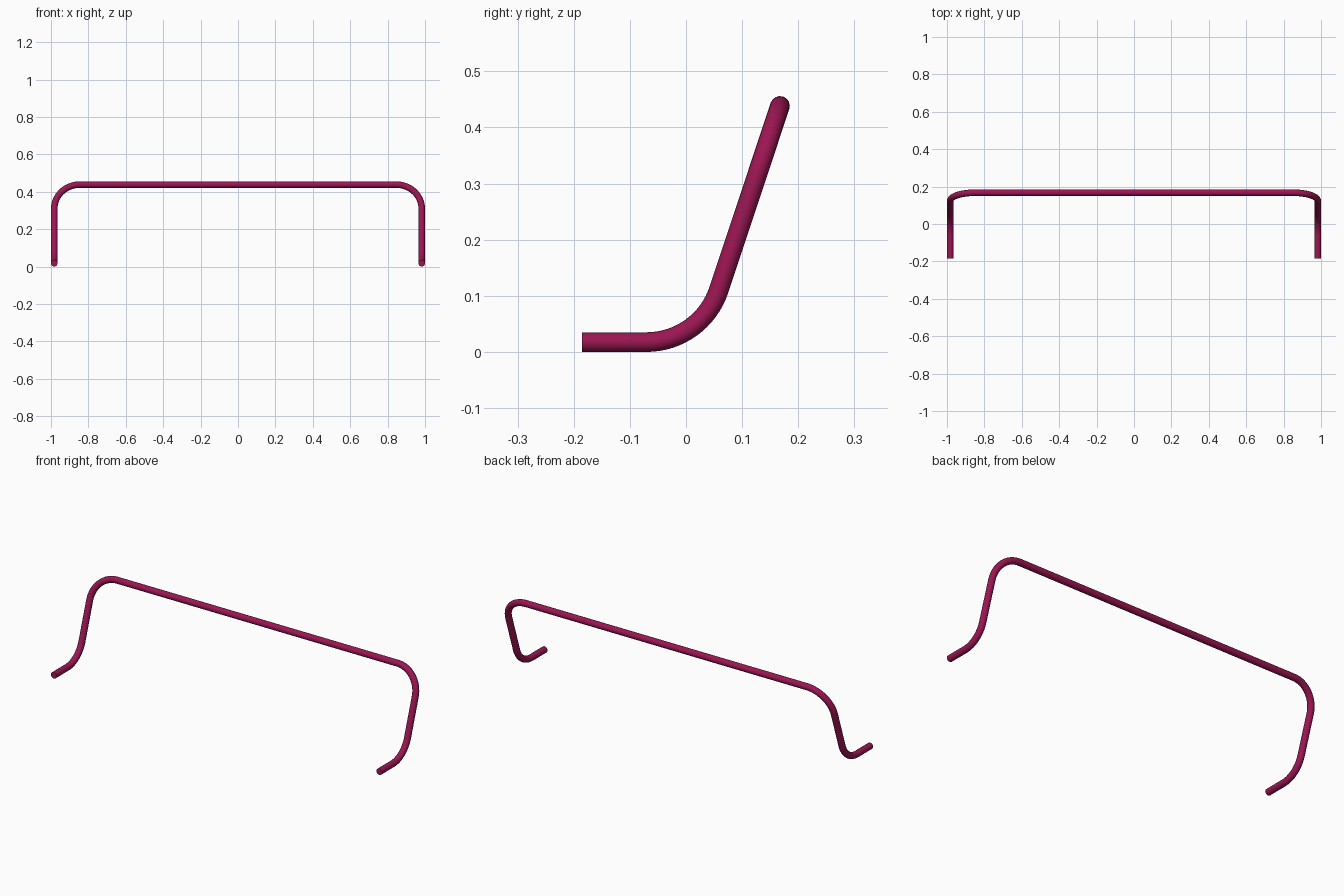
import bpy
from math import sin, cos, tan
from mathutils import Vector

if "Cube" in bpy.data.objects:
    bpy.data.objects.remove(bpy.data.objects["Cube"])

TUBE = 0.0175   # tube radius
BEND = 0.136    # centre-line bend radius
STEPS = 16


def fillet(prev, corner, nxt):
    """Points of a circular bend that replaces a sharp corner."""
    a, b = (prev - corner).normalized(), (nxt - corner).normalized()
    half = a.angle(b) / 2
    centre = corner + (a + b).normalized() * (BEND / sin(half))
    start = corner + a * (BEND / tan(half))
    u = (start - centre).normalized()
    v = -a
    sweep = 3.141592653589793 - 2 * half
    return [centre + BEND * (u * cos(sweep * i / STEPS) + v * sin(sweep * i / STEPS))
            for i in range(STEPS + 1)]


# Sharp-cornered centre line: foot end, heel, top corner, then mirrored
side = [Vector((0.9825, -0.185, TUBE)),
        Vector((0.9825, 0.0276, TUBE)),
        Vector((0.9825, 0.1675, 0.4385))]
corners = side + [Vector((-p.x, p.y, p.z)) for p in reversed(side)]
path = [corners[0]]
for i in range(1, len(corners) - 1):
    path += fillet(corners[i - 1], corners[i], corners[i + 1])
path.append(corners[-1])

# Bent tube swept along the centre line
curve = bpy.data.curves.new("bent_tube_handle", "CURVE")
curve.dimensions = "3D"
curve.bevel_depth = TUBE
curve.bevel_resolution = 6
curve.use_fill_caps = True
spline = curve.splines.new("POLY")
spline.points.add(len(path) - 1)
for point, p in zip(spline.points, path):
    point.co = (*p, 1)

handle = bpy.data.objects.new("bent_tube_handle", curve)
bpy.context.collection.objects.link(handle)
bpy.context.view_layer.objects.active = handle
handle.select_set(True)
bpy.ops.object.convert(target="MESH")
handle = bpy.context.object
bpy.ops.object.shade_smooth_by_angle()

# Crimson finish
mat = bpy.data.materials.new("crimson")
mat.diffuse_color = (0.33, 0.008, 0.085, 1)
mat.use_nodes = True
mat.node_tree.nodes["Principled BSDF"].inputs["Base Color"].default_value = mat.diffuse_color
handle.data.materials.clear()
handle.data.materials.append(mat)
